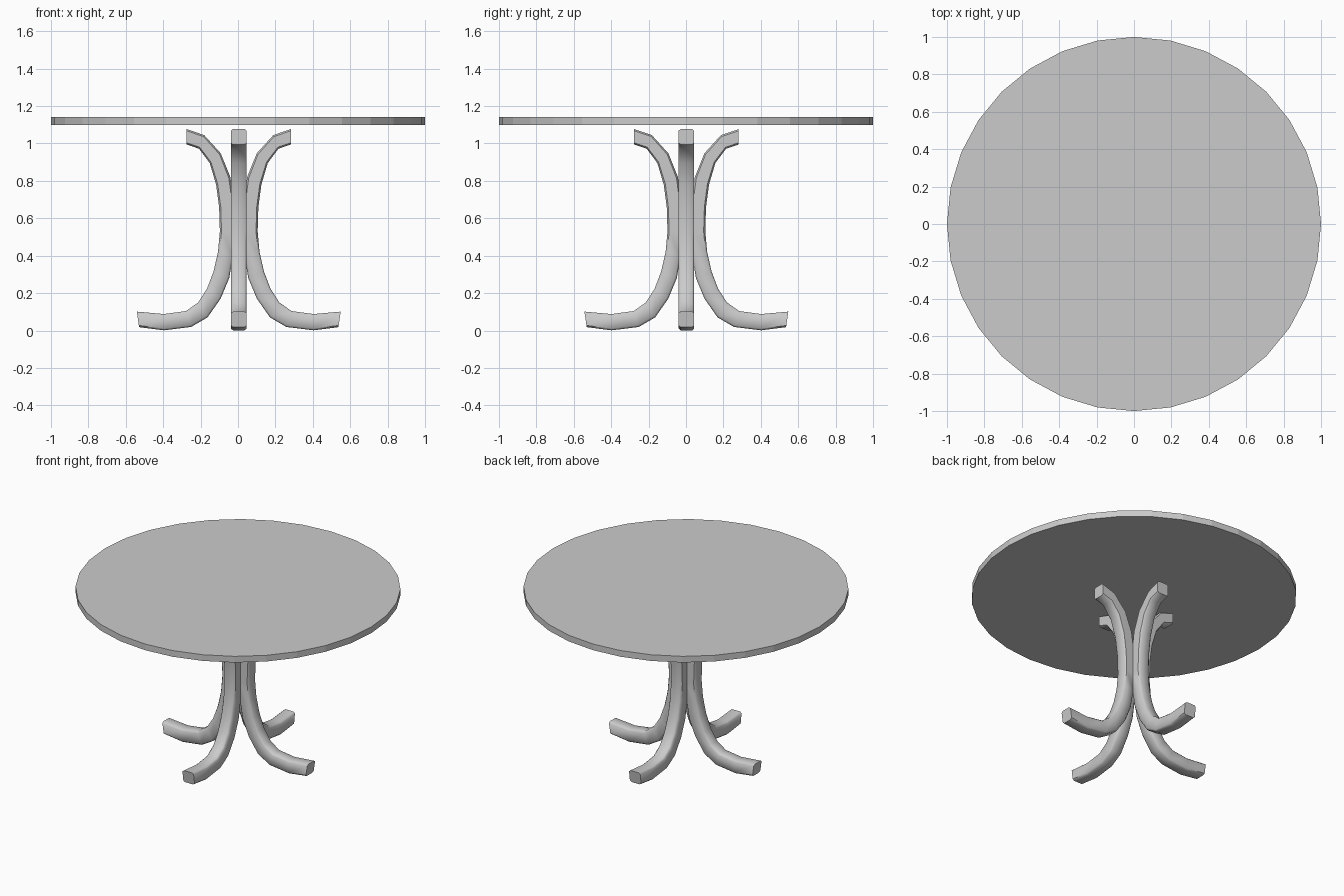
import bpy, bmesh, math
from mathutils import Vector

if "Cube" in bpy.data.objects:
    bpy.data.objects.remove(bpy.data.objects["Cube"])

# Round top with 32 flat sides
bpy.ops.mesh.primitive_cylinder_add(vertices=32, radius=1, depth=0.042,
                                    location=(0, 0, 1.121), rotation=(0, 0, math.pi / 2))
bpy.context.object.name = "table_top"

# Leg side profile: outer edge (r, z) paired with inner edge (r, z), top to foot
PROFILE = [
    (0.280, 0.995, 0.280, 1.077), (0.212, 0.972, 0.185, 1.045),
    (0.155, 0.895, 0.096, 0.947), (0.121, 0.780, 0.045, 0.820),
    (0.105, 0.660, 0.025, 0.675), (0.101, 0.530, 0.020, 0.530),
    (0.111, 0.420, 0.030, 0.405), (0.135, 0.315, 0.051, 0.280),
    (0.170, 0.223, 0.097, 0.170), (0.217, 0.150, 0.167, 0.070),
    (0.282, 0.104, 0.255, 0.019), (0.400, 0.088, 0.400, 0.001),
    (0.545, 0.101, 0.533, 0.018),
]
# Chamfered square section: (sideways offset, fraction from outer to inner edge)
W = 0.042
SECTION = [(-W + 0.011, 0), (W - 0.011, 0), (W, 0.11), (W, 0.89),
           (W - 0.011, 1), (-W + 0.011, 1), (-W, 0.89), (-W, 0.11)]


def make_leg(name, angle):
    bm = bmesh.new()
    rings = []
    for ro, zo, ri, zi in PROFILE:
        a, b = Vector((ro, 0, zo)), Vector((ri, 0, zi))
        rings.append([bm.verts.new(a.lerp(b, t) + Vector((0, w, 0))) for w, t in SECTION])
    n = len(SECTION)
    for p, q in zip(rings, rings[1:]):
        for i in range(n):
            bm.faces.new((p[i], p[(i + 1) % n], q[(i + 1) % n], q[i]))
    bm.faces.new(rings[0])
    bm.faces.new(rings[-1])
    bmesh.ops.recalc_face_normals(bm, faces=bm.faces)
    mesh = bpy.data.meshes.new(name)
    bm.to_mesh(mesh)
    bm.free()
    leg = bpy.data.objects.new(name, mesh)
    bpy.context.collection.objects.link(leg)
    leg.location = (0.004, 0.002, 0)
    leg.rotation_euler.z = angle
    bpy.ops.object.select_all(action='DESELECT')
    leg.select_set(True)
    bpy.context.view_layer.objects.active = leg
    bpy.ops.object.shade_smooth_by_angle(angle=math.radians(50))


# Four curved legs around the centre
for i, side in enumerate(("right", "back", "left", "front")):
    make_leg(side + "_leg", i * math.pi / 2)
